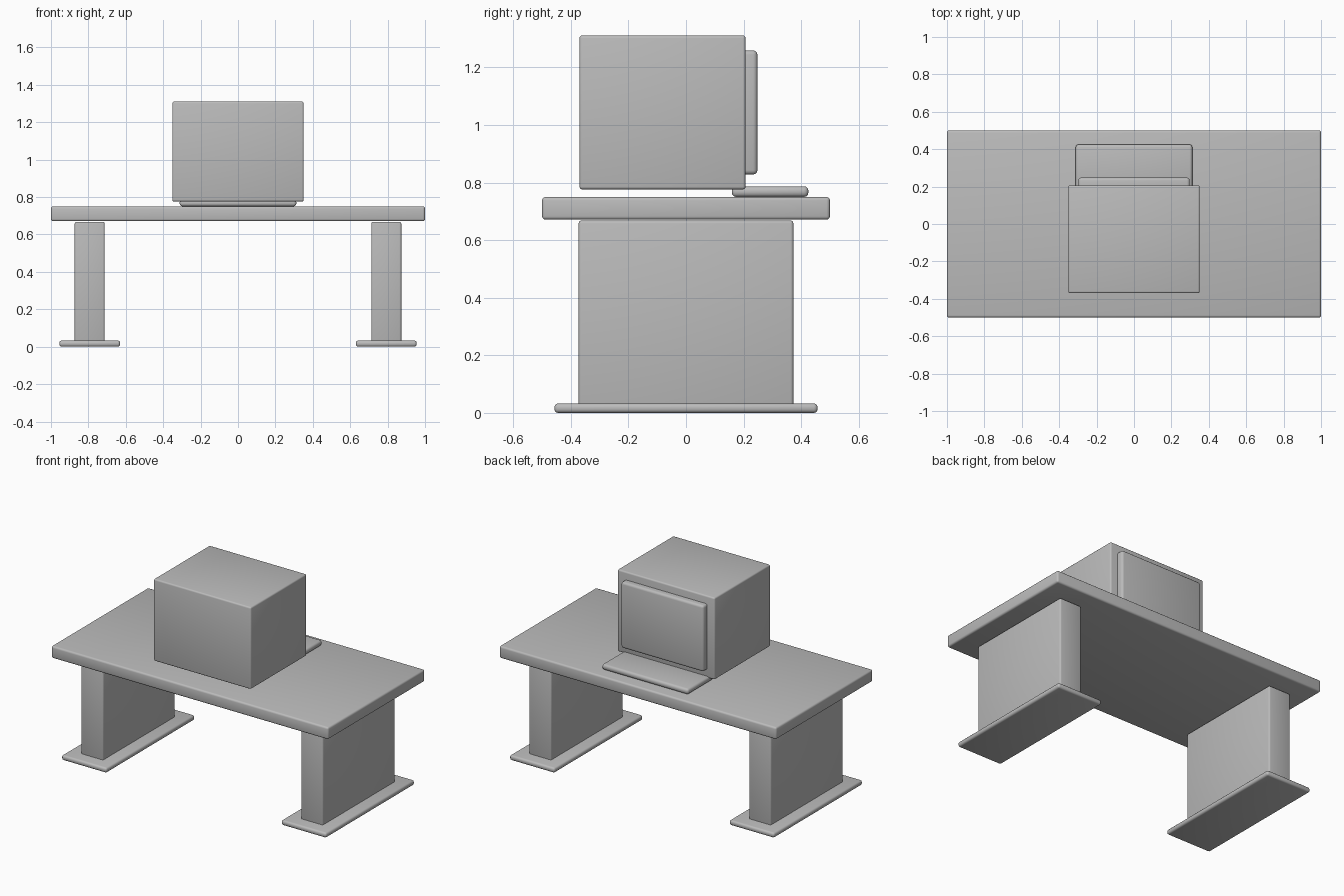
import bpy, bmesh, math

if "Cube" in bpy.data.objects:
    bpy.data.objects.remove(bpy.data.objects["Cube"])

grey = bpy.data.materials.new("plain_grey")
grey.diffuse_color = (0.5, 0.5, 0.5, 1)
grey.use_nodes = True
grey.node_tree.nodes["Principled BSDF"].inputs["Base Color"].default_value = grey.diffuse_color


def rounded_box(name, x, y, z, bevel):
    """Box spanning the (min, max) ranges, with rounded edges."""
    bm = bmesh.new()
    bmesh.ops.create_cube(bm, size=1)
    for v in bm.verts:
        for i, (lo, hi) in enumerate((x, y, z)):
            v.co[i] = hi if v.co[i] > 0 else lo
    bmesh.ops.bevel(bm, geom=bm.edges[:], offset=bevel, segments=3,
                    profile=0.5, affect='EDGES', clamp_overlap=True)
    me = bpy.data.meshes.new(name)
    bm.to_mesh(me)
    bm.free()
    me.materials.append(grey)
    me.shade_smooth()
    me.set_sharp_from_angle(angle=math.radians(35))
    ob = bpy.data.objects.new(name, me)
    bpy.context.collection.objects.link(ob)
    return ob


# Table
rounded_box("desktop", (-1, 1), (-0.5, 0.5), (0.671, 0.75), 0.012)
for side, s in (("left", -1), ("right", 1)):
    rounded_box(side + "_leg", sorted((s * 0.713, s * 0.873)),
                (-0.373, 0.373), (0.02, 0.668), 0.01)
    rounded_box(side + "_foot", sorted((s * 0.63, s * 0.955)),
                (-0.457, 0.457), (0, 0.033), 0.013)

# Computer: box monitor, raised screen and keyboard on the user's side
rounded_box("monitor_case", (-0.351, 0.351), (-0.37, 0.207), (0.776, 1.311), 0.01)
rounded_box("screen", (-0.298, 0.298), (0.165, 0.248), (0.828, 1.259), 0.015)
rounded_box("keyboard", (-0.312, 0.312), (0.159, 0.425), (0.75, 0.787), 0.015)
